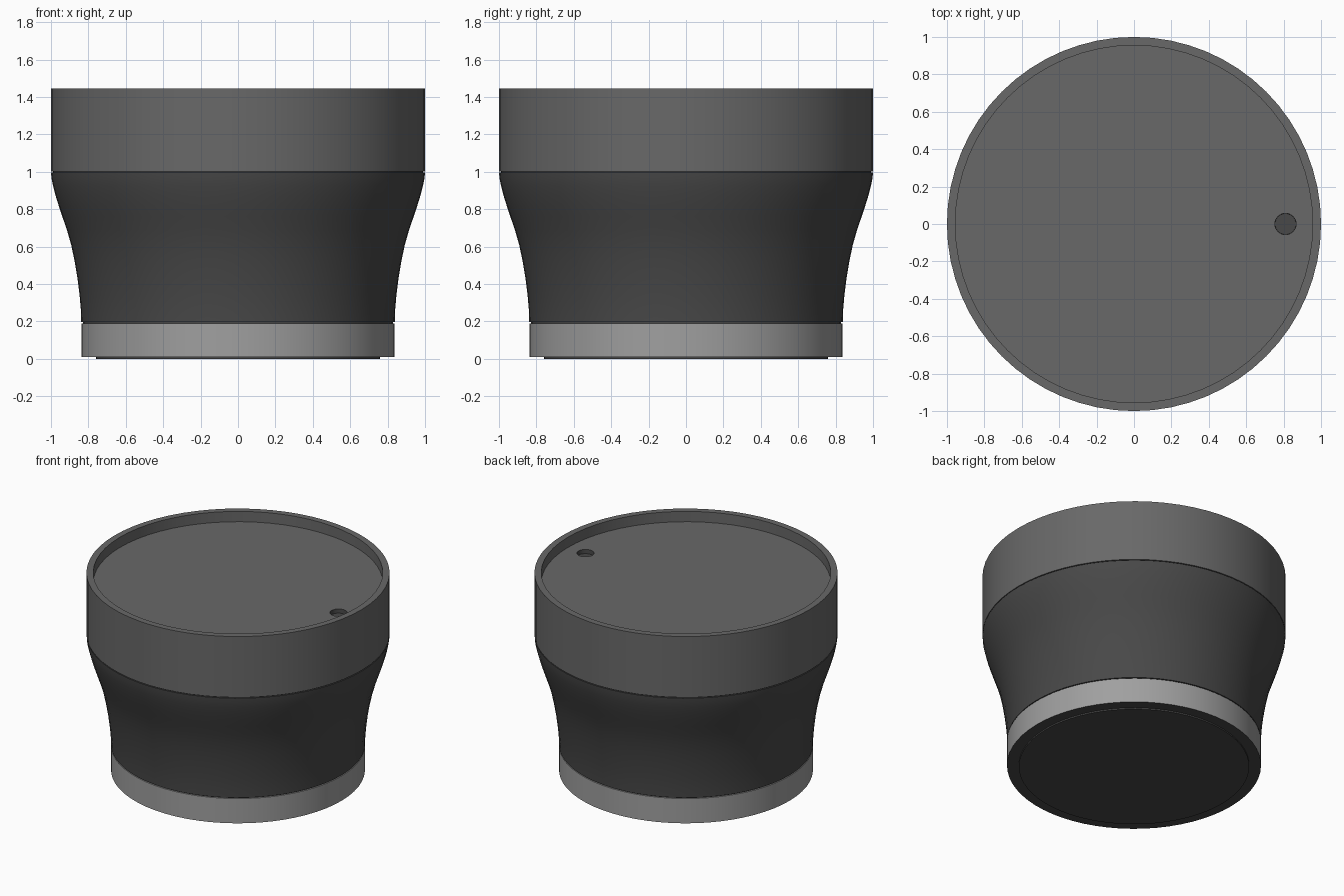
import bpy, bmesh
from math import cos, sin, tau

if "Cube" in bpy.data.objects:
    bpy.data.objects.remove(bpy.data.objects["Cube"])

SEG = 64


def material(name, v):
    m = bpy.data.materials.new(name)
    m.diffuse_color = (v, v, v, 1)
    m.use_nodes = True
    m.node_tree.nodes["Principled BSDF"].inputs["Base Color"].default_value = m.diffuse_color
    return m


DARK = material("dark_grey", 0.065)
MID = material("mid_grey", 0.14)
LIGHT = material("light_grey", 0.35)


def finish(bm, name, mat):
    me = bpy.data.meshes.new(name)
    bm.to_mesh(me)
    bm.free()
    ob = bpy.data.objects.new(name, me)
    bpy.context.collection.objects.link(ob)
    me.materials.append(mat)
    bpy.ops.object.select_all(action='DESELECT')
    ob.select_set(True)
    bpy.context.view_layer.objects.active = ob
    bpy.ops.object.shade_smooth_by_angle(angle=0.5)
    return ob


def ring(bm, r, z, cx=0.0, seg=SEG):
    return [bm.verts.new((cx + r * cos(tau * i / seg), r * sin(tau * i / seg), z))
            for i in range(seg)]


def lathe(name, profile, mat, cx=0.0, seg=SEG, cap_start=False, cap_end=False):
    """Turn a (radius, z) profile; outward faces when the outside runs upward."""
    bm = bmesh.new()
    rings = [ring(bm, r, z, cx, seg) for r, z in profile]
    for a, b in zip(rings, rings[1:]):
        for i in range(seg):
            j = (i + 1) % seg
            bm.faces.new((a[i], a[j], b[j], b[i]))
    if cap_start:
        bm.faces.new(rings[0][::-1])
    if cap_end:
        bm.faces.new(rings[-1])
    return finish(bm, name, mat)


# Foot pad and underside of the base
lathe("foot_pad", [(0.76, 0.0), (0.76, 0.01)], DARK, cap_start=True)
lathe("base_underside", [(0.76, 0.01), (0.838, 0.01)], DARK)

# Light band around the base
lathe("base_band", [(0.838, 0.01), (0.838, 0.19), (0.828, 0.19)], LIGHT)

# Flared grip, with thin seam grooves at both ends
grip = [(0.828, 0.19), (0.828, 0.196), (0.838, 0.196), (0.840, 0.26), (0.847, 0.34),
        (0.858, 0.43), (0.873, 0.52), (0.892, 0.61), (0.915, 0.69), (0.939, 0.76),
        (0.959, 0.82), (0.976, 0.875), (0.989, 0.925), (0.997, 0.965), (1.0, 0.996),
        (0.99, 0.996), (0.99, 1.002)]
lathe("grip", grip, DARK)

# Upper ring with raised rim
FLOOR = 1.37
lathe("cap_ring", [(0.99, 1.002), (1.0, 1.002), (1.0, 1.445),
                   (0.955, 1.445), (0.955, FLOOR)], MID)

# Recessed top face with the marker hole left open
HOLE_X, HOLE_R = 0.81, 0.057
bm = bmesh.new()
edges = []
for loop in (ring(bm, 0.955, FLOOR), ring(bm, HOLE_R, FLOOR, HOLE_X, 32)):
    edges += [bm.edges.new((loop[i - 1], loop[i])) for i in range(len(loop))]
bmesh.ops.triangle_fill(bm, edges=edges, use_beauty=True, normal=(0, 0, 1))
for f in bm.faces:
    f.normal_update()
    if f.normal.z < 0:
        f.normal_flip()
finish(bm, "top_face", MID)

# Finger marker: small sunken dimple
lathe("marker_dimple", [(HOLE_R, FLOOR), (HOLE_R * 0.98, FLOOR - 0.03)], DARK,
      HOLE_X, 32, cap_end=True)
